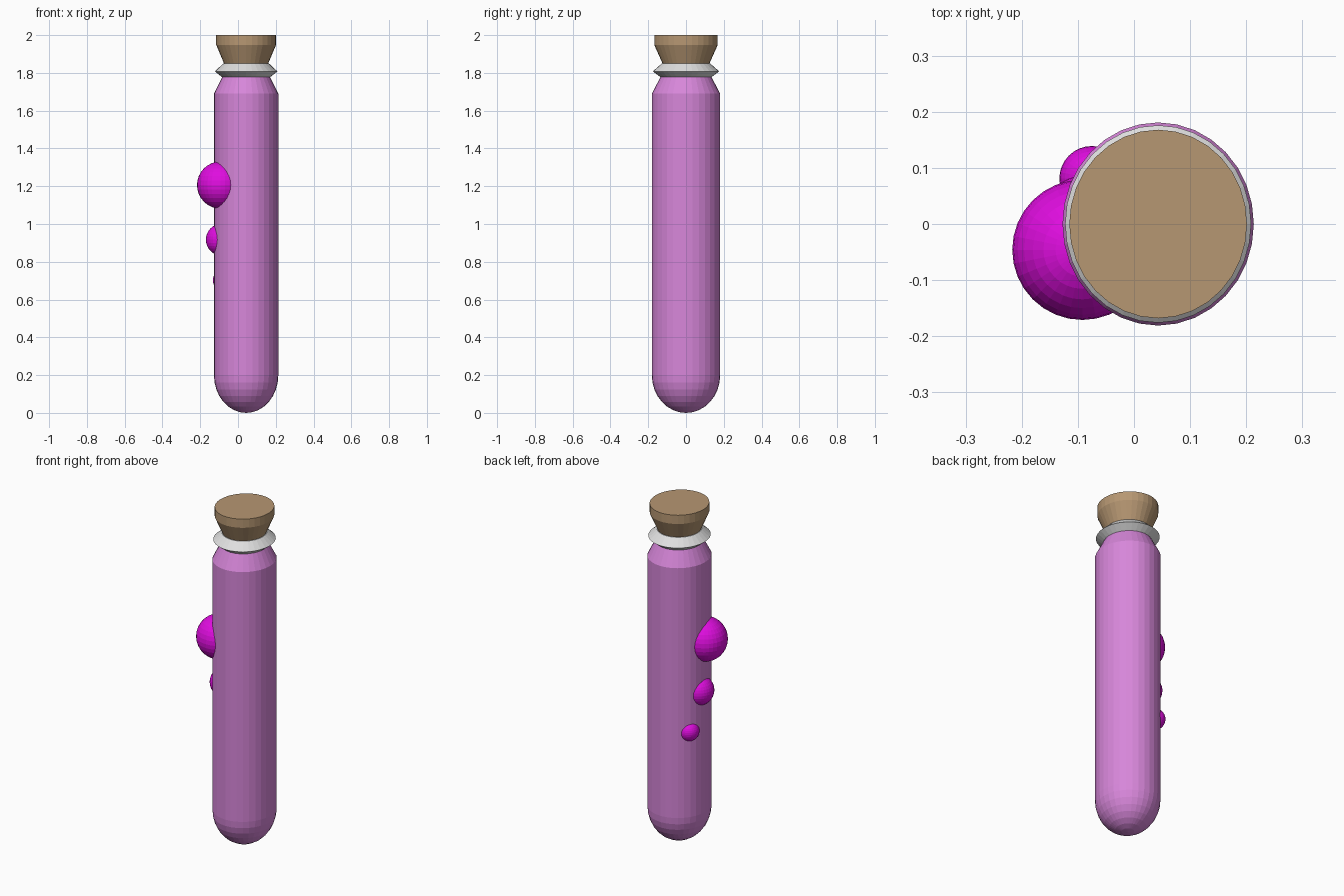
import bpy, bmesh, math
from mathutils import Matrix

if "Cube" in bpy.data.objects:
    bpy.data.objects.remove(bpy.data.objects["Cube"])

CX = 0.043        # bottle axis
SX = 0.942        # round sections are slightly narrower in x
SEG = 32


def material(name, rgb):
    m = bpy.data.materials.new(name)
    m.diffuse_color = (*rgb, 1)
    m.use_nodes = True
    m.node_tree.nodes["Principled BSDF"].inputs["Base Color"].default_value = m.diffuse_color
    return m


pink = material("pink glass", (0.68, 0.24, 0.70))
magenta = material("magenta bubble", (0.74, 0.004, 0.74))
white = material("pale grey rim", (0.74, 0.74, 0.74))
tan = material("tan cork", (0.47, 0.31, 0.17))


def finish(bm, name, mat):
    bmesh.ops.recalc_face_normals(bm, faces=bm.faces)
    me = bpy.data.meshes.new(name)
    bm.to_mesh(me)
    bm.free()
    me.materials.append(mat)
    ob = bpy.data.objects.new(name, me)
    bpy.context.collection.objects.link(ob)
    return ob


def lathe(name, profile, mat):
    """Closed solid turned from (radius, z) points, bottom to top."""
    bm = bmesh.new()
    rings = []
    for r, z in profile:
        if r < 1e-5:
            rings.append([bm.verts.new((CX, 0, z))] * SEG)
            continue
        rings.append([bm.verts.new((CX + SX * r * math.cos(a), r * math.sin(a), z))
                      for a in (2 * math.pi * i / SEG for i in range(SEG))])
    for lo, hi in zip(rings, rings[1:]):
        for i in range(SEG):
            j = (i + 1) % SEG
            quad = list(dict.fromkeys((lo[i], lo[j], hi[j], hi[i])))
            bm.faces.new(quad)
    for ring in (rings[0], rings[-1]):
        if ring[0] is not ring[1]:
            bm.faces.new(ring)
    return finish(bm, name, mat)


# Tube with a rounded bottom and a short shoulder
R = 0.181
dome = [(R * math.sin(t), 0.2 - 0.2 * math.cos(t))
        for t in (math.pi / 2 * k / 8 for k in range(9))]
lathe("tube", dome + [(R, 1.69), (0.135, 1.778)], pink)

# Flared rim round the neck
lathe("rim", [(0.132, 1.775), (0.176, 1.808), (0.128, 1.85)], white)

# Tapered stopper
lathe("stopper", [(0.122, 1.845), (0.168, 1.948), (0.168, 2.0)], tan)

# Bubbles clinging to the side: centre, radius
bubbles = {
    "large_bubble": ((-0.092, -0.046, 1.206), 0.125),
    "medium_bubble": ((-0.085, 0.002, 0.917), 0.085),
    "small_bubble": ((-0.075, 0.081, 0.702), 0.058),
}
for name, (centre, r) in bubbles.items():
    bm = bmesh.new()
    bmesh.ops.create_uvsphere(bm, u_segments=32, v_segments=16, radius=r,
                              matrix=Matrix.Translation(centre))
    finish(bm, name, magenta)
